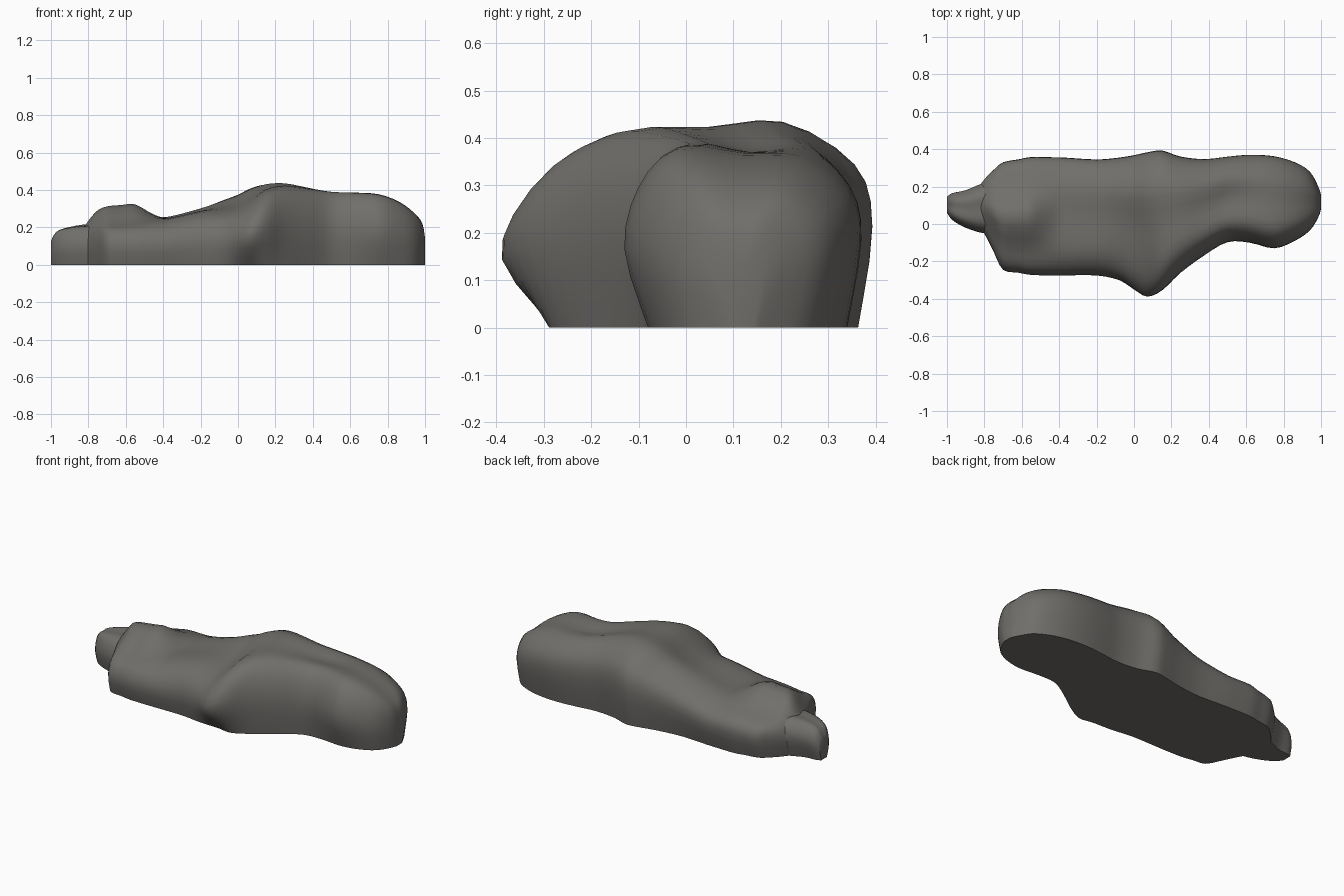
import bpy, bmesh, math
from mathutils import Vector

if "Cube" in bpy.data.objects:
    bpy.data.objects.remove(bpy.data.objects["Cube"])

stone = bpy.data.materials.new("grey brown stone")
stone.diffuse_color = (0.165, 0.158, 0.147, 1)
stone.use_nodes = True
stone.node_tree.nodes["Principled BSDF"].inputs["Base Color"].default_value = stone.diffuse_color


def bell(x, centre, width, power=2):
    return math.exp(-abs((x - centre) / width) ** power)


def smooth_path(pts, steps):
    """Catmull-Rom curve through the points."""
    out = []
    for i in range(len(pts) - 1):
        a, b = pts[max(i - 1, 0)], pts[i]
        c, d = pts[i + 1], pts[min(i + 2, len(pts) - 1)]
        for k in range(steps):
            t = k / steps
            out.append(0.5 * (2 * b + (c - a) * t + (2 * a - 5 * b + 4 * c - d) * t * t
                              + (3 * b - a - 3 * c + d) * t ** 3))
    return out + [pts[-1]]


def section(x, y0, y1, zf, zb, hump):
    """Rounded slice: front foot, front shoulder, crown, back shoulder, back foot."""
    w = y1 - y0
    # the front undercuts below the two front bulges
    undercut = min(0.02 + 0.09 * bell(x, 0.07, 0.1) + 0.03 * bell(x, 0.75, 0.12), 0.2 * w)
    # crown: oval hump on the left end, shallow valley between the right ridges
    crown = (zf + zb) / 2 + hump * bell(x, -0.63, 0.17, 4) - 0.015 * bell(x, 0.5, 0.15)
    pts = [(y0 + undercut, 0), (y0, 0.44 * zf), (y0 + 0.06 * w, 0.79 * zf),
           (y0 + 0.22 * w, zf), (y0 + 0.5 * w, crown),
           (y0 + 0.75 * w, zb), (y1 - 0.05 * w, 0.8 * zb),
           (y1, 0.5 * zb), (y1 - min(0.03, 0.15 * w), 0)]
    return [Vector((x, y, z)) for y, z in pts]


def loft(name, stations, hump=0.0):
    rows = [smooth_path(section(*s, hump), 3) for s in stations]
    cols = [smooth_path(list(c), 3) for c in zip(*rows)]
    bm = bmesh.new()
    rings = [[bm.verts.new((p.x, p.y, max(p.z, 0))) for p in r] for r in zip(*cols)]
    n = len(rings[0])
    for r, s in zip(rings, rings[1:]):
        for j in range(n):
            k = (j + 1) % n
            bm.faces.new((r[j], r[k], s[k], s[j]))
    bm.faces.new(rings[0])
    bm.faces.new(rings[-1])
    bmesh.ops.recalc_face_normals(bm, faces=bm.faces)
    me = bpy.data.meshes.new(name)
    bm.to_mesh(me)
    bm.free()
    ob = bpy.data.objects.new(name, me)
    bpy.context.collection.objects.link(ob)
    ob.data.materials.append(stone)
    bpy.ops.object.select_all(action='DESELECT')
    ob.select_set(True)
    bpy.context.view_layer.objects.active = ob
    bpy.ops.object.shade_smooth_by_angle(angle=math.radians(45))


# main boulder: x, front y, back y, front shoulder height, back shoulder height
loft("boulder_body", [
    (-0.83, 0.00, 0.20, 0.18, 0.18),
    (-0.79, -0.07, 0.25, 0.21, 0.21),
    (-0.75, -0.15, 0.29, 0.225, 0.225),
    (-0.70, -0.245, 0.33, 0.23, 0.23),
    (-0.62, -0.26, 0.345, 0.23, 0.24),
    (-0.55, -0.272, 0.358, 0.235, 0.25),
    (-0.45, -0.275, 0.357, 0.24, 0.25),
    (-0.37, -0.275, 0.355, 0.245, 0.255),
    (-0.20, -0.275, 0.345, 0.28, 0.30),
    (-0.08, -0.30, 0.355, 0.285, 0.345),
    (0.00, -0.35, 0.368, 0.29, 0.375),
    (0.07, -0.388, 0.383, 0.325, 0.41),
    (0.15, -0.355, 0.393, 0.39, 0.43),
    (0.25, -0.26, 0.36, 0.415, 0.432),
    (0.38, -0.165, 0.347, 0.405, 0.408),
    (0.50, -0.097, 0.36, 0.39, 0.385),
    (0.62, -0.10, 0.37, 0.385, 0.37),
    (0.75, -0.13, 0.362, 0.375, 0.355),
    (0.86, -0.09, 0.33, 0.335, 0.32),
    (0.94, -0.035, 0.28, 0.275, 0.275),
    (0.985, 0.035, 0.20, 0.215, 0.22),
    (1.00, 0.08, 0.155, 0.14, 0.14),
], hump=0.085)

# small knob at the left end
loft("end_knob", [
    (-1.00, 0.06, 0.145, 0.125, 0.125),
    (-0.97, 0.02, 0.165, 0.175, 0.175),
    (-0.90, -0.02, 0.18, 0.195, 0.20),
    (-0.80, -0.05, 0.22, 0.205, 0.215),
    (-0.70, -0.05, 0.24, 0.20, 0.20),
])
